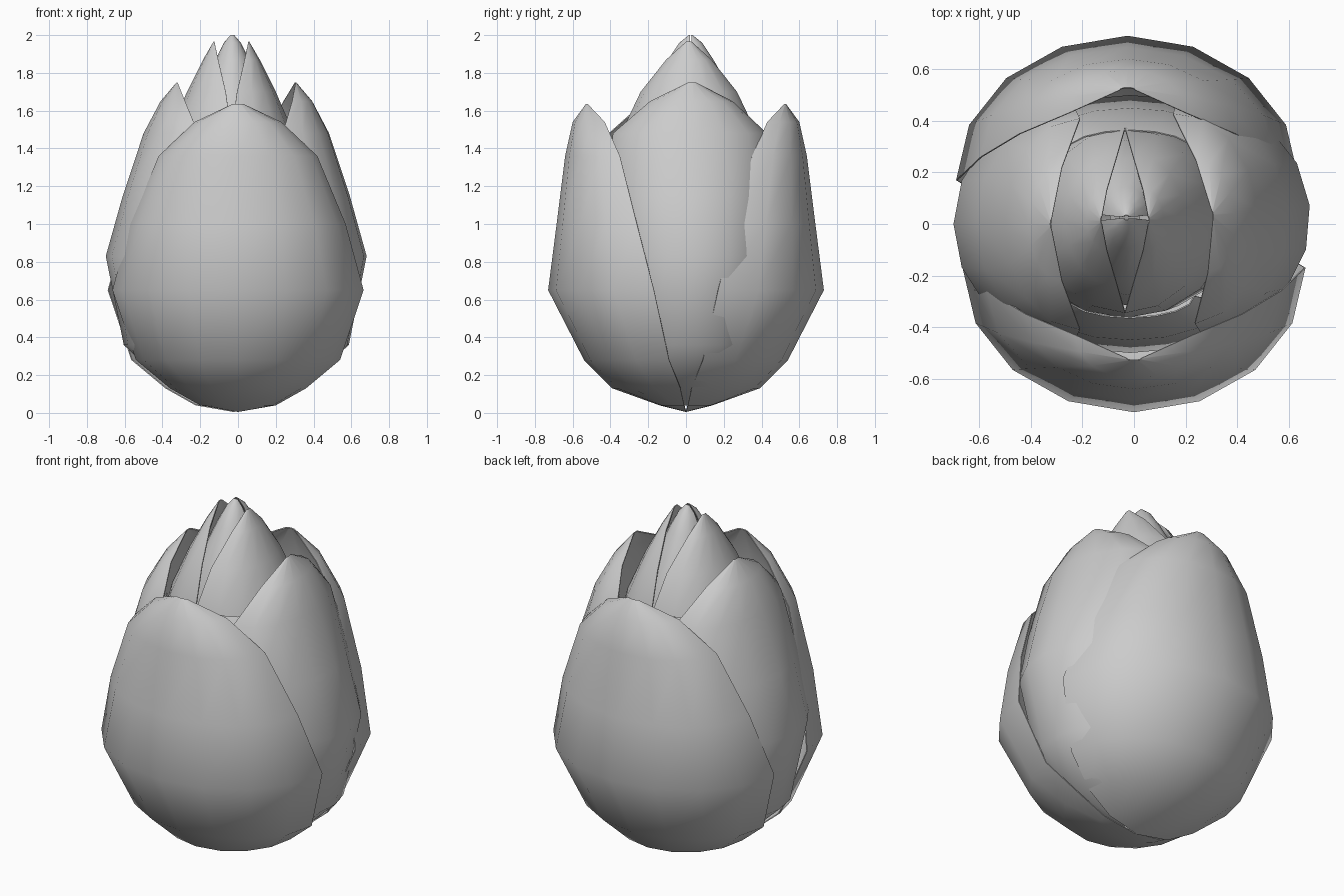
import bpy, bmesh
from math import sin, cos, pi, radians
from mathutils import Matrix

if "Cube" in bpy.data.objects:
    bpy.data.objects.remove(bpy.data.objects["Cube"])


def petal(name, rows, angle, shift=(0, 0, 0), cols=8, thick=0.035):
    """Cupped petal facing +x, then turned about z, thinning out at its rim.
    Each row: height, outward reach at centre, half width, outward reach at edges."""
    bm = bmesh.new()
    grid = []
    for z, reach, width, edge in rows:
        line = []
        for j in range(cols + 1):
            t = -pi / 2 + pi * j / cols
            line.append(bm.verts.new((edge + (reach - edge) * cos(t), width * sin(t), z)))
        grid.append(line)
    for a, b in zip(grid, grid[1:]):
        for j in range(cols):
            bm.faces.new((a[j], a[j + 1], b[j + 1], b[j]))
    bmesh.ops.remove_doubles(bm, verts=bm.verts, dist=0.001)
    bm.transform(Matrix.Translation(shift) @ Matrix.Rotation(radians(angle), 4, 'Z'))
    bm.verts.index_update()
    inside = [v.index for v in bm.verts if not v.is_boundary]
    mesh = bpy.data.meshes.new(name)
    bm.to_mesh(mesh)
    bm.free()
    ob = bpy.data.objects.new(name, mesh)
    bpy.context.collection.objects.link(ob)
    bpy.ops.object.select_all(action='DESELECT')
    ob.select_set(True)
    bpy.context.view_layer.objects.active = ob
    group = ob.vertex_groups.new(name="inside")
    group.add(inside, 1.0, 'REPLACE')
    mod = ob.modifiers.new("thickness", 'SOLIDIFY')
    mod.thickness = thick
    mod.offset = -1
    mod.vertex_group = group.name
    mod.thickness_vertex_group = 0.15
    bpy.ops.object.modifier_apply(modifier=mod.name)
    bpy.ops.object.shade_smooth_by_angle(angle=radians(45))
    return ob


# broad outer petals, front and back
outer = [(0.005, 0.0, 0.0, 0.0), (0.04, 0.14, 0.2, 0.01), (0.13, 0.39, 0.36, 0.03),
         (0.28, 0.54, 0.54, 0.09), (0.65, 0.73, 0.665, 0.17), (1.0, 0.685, 0.57, 0.26),
         (1.36, 0.64, 0.42, 0.35), (1.54, 0.60, 0.23, 0.43), (1.635, 0.53, 0.03, 0.52)]
petal("outer_petal_front", outer, -90)
petal("outer_petal_back", outer, 90, (-0.025, 0, 0))

# side petals
side = [(0.04, 0.05, 0.04, 0.04), (0.14, 0.36, 0.22, 0.2), (0.36, 0.595, 0.34, 0.3),
        (0.83, 0.69, 0.44, 0.27), (1.15, 0.60, 0.45, 0.22), (1.48, 0.49, 0.41, 0.2),
        (1.65, 0.40, 0.22, 0.27), (1.75, 0.315, 0.02, 0.31)]
petal("side_petal_right", side, 6, (-0.005, 0, 0))
petal("side_petal_left", side, 180, (-0.01, 0, 0))

# low inner petals, front and back
low = [(0.12, 0.06, 0.05, 0.04), (0.3, 0.36, 0.3, 0.2), (0.7, 0.5, 0.4, 0.32),
       (1.2, 0.45, 0.36, 0.3), (1.42, 0.40, 0.3, 0.29), (1.5, 0.365, 0.25, 0.28)]
petal("low_inner_petal_front", low, -90, (-0.015, 0, 0))
petal("low_inner_petal_back", low, 90, (-0.015, 0, 0))

# tall inner petals, left and right
inner = [(0.14, 0.06, 0.05, 0.03), (0.35, 0.36, 0.28, 0.1), (0.75, 0.46, 0.36, 0.05),
         (1.2, 0.41, 0.38, 0.0), (1.48, 0.33, 0.36, 0.0), (1.7, 0.235, 0.255, 0.03),
         (1.87, 0.15, 0.12, 0.07), (1.965, 0.095, 0.015, 0.09)]
petal("inner_petal_right", inner, 0, (-0.035, 0.015, 0))
petal("inner_petal_left", inner, 180, (-0.035, 0.015, 0))

# closed heart of the bud
core = [(0.2, 0.06, 0.05, 0.01), (0.45, 0.28, 0.22, 0.04), (1.2, 0.34, 0.28, 0.04),
        (1.48, 0.30, 0.24, 0.03), (1.68, 0.23, 0.17, 0.02), (1.87, 0.12, 0.09, 0.01),
        (1.96, 0.06, 0.045, 0.005), (2.0, 0.01, 0.01, 0.003)]
petal("heart_petal_front", core, -90, (-0.03, 0.025, 0), thick=0.02)
petal("heart_petal_back", core, 90, (-0.03, 0.025, 0), thick=0.02)
